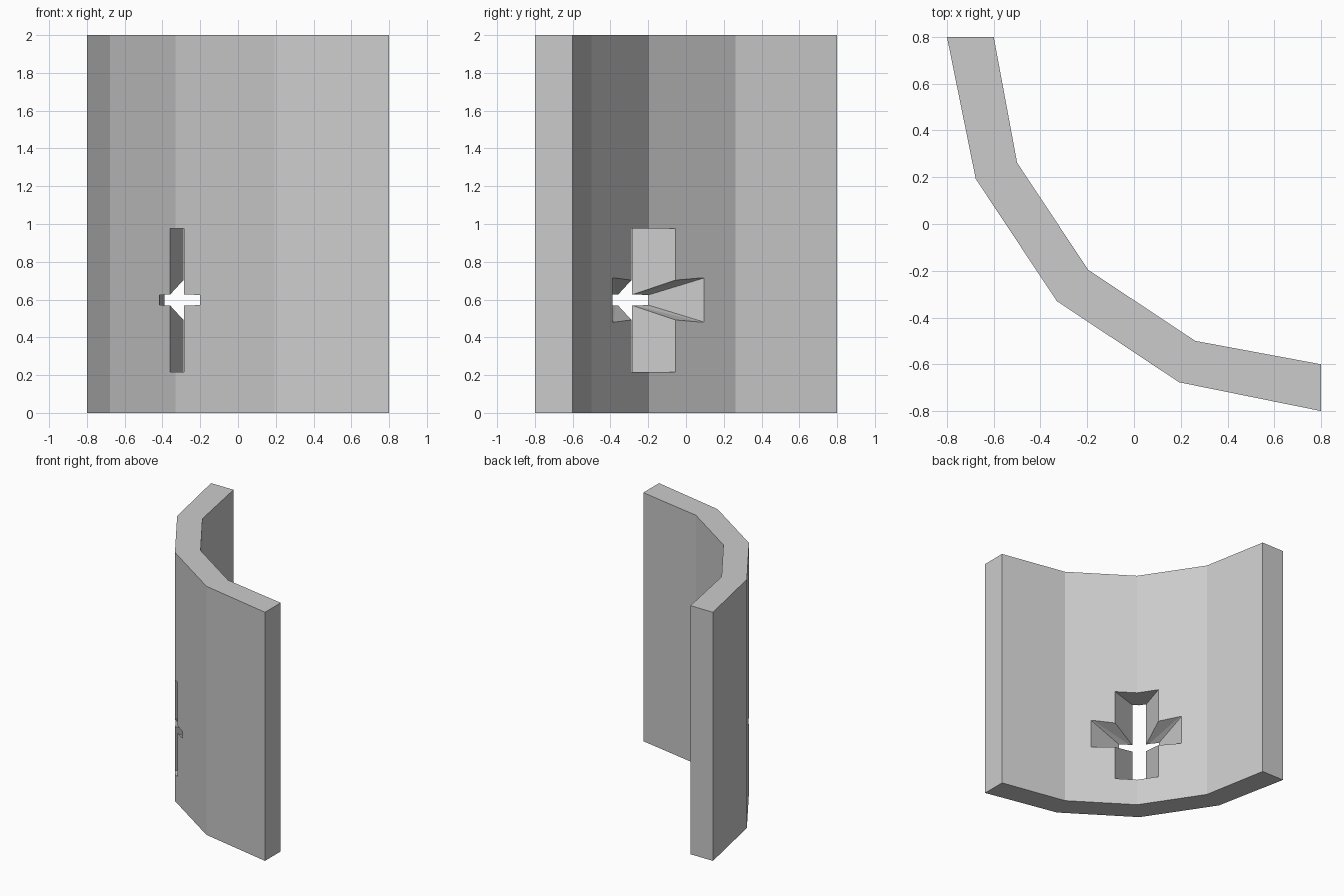
import bpy, bmesh
from mathutils import Vector

if "Cube" in bpy.data.objects:
    bpy.data.objects.remove(bpy.data.objects["Cube"])

# half plan of the wall: outer and inner corners from the +x end to the diagonal
OUTER = [(0.8, -0.8), (0.193, -0.677), (-0.33, -0.33)]
INNER = [(0.8, -0.6), (0.262, -0.5), (-0.196, -0.196)]
SLIT_Z = 0.5975
R = 2 ** -0.5


def new_object(name, bm):
    bmesh.ops.recalc_face_normals(bm, faces=bm.faces)
    mesh = bpy.data.meshes.new(name)
    bm.to_mesh(mesh)
    bm.free()
    ob = bpy.data.objects.new(name, mesh)
    bpy.context.collection.objects.link(ob)
    return ob


def mirrored(pts):
    # complete a half outline by mirroring across the line y = x
    return pts + [(y, x) for x, y in reversed(pts[:-1])]


def local(t, d, z):
    # t runs along the wall, d inward along the diagonal
    return Vector(((t + d) * R, (d - t) * R, z))


def splay_cutter(name, outside, inside):
    # convex block through the wall, extended past both faces
    bm = bmesh.new()
    for o, i in zip(outside, inside):
        o, i = local(*o), local(*i)
        bm.verts.new(o - (i - o) * 0.25)
        bm.verts.new(i + (i - o) * 0.25)
    bmesh.ops.convex_hull(bm, input=bm.verts)
    ob = new_object(name, bm)
    ob.hide_render = True
    return ob


def ends(t, d, h):
    return [(t, d, SLIT_Z - h), (t, d, SLIT_Z + h)]


# curved wall section
bm = bmesh.new()
outline = mirrored(OUTER) + mirrored(INNER)[::-1]
face = bm.faces.new([bm.verts.new((x, y, 0)) for x, y in outline])
ext = bmesh.ops.extrude_face_region(bm, geom=[face])
top = [g for g in ext["geom"] if isinstance(g, bmesh.types.BMVert)]
bmesh.ops.translate(bm, verts=top, vec=(0, 0, 2))
wall = new_object("curved_wall", bm)

# cross shaped arrow slit, splayed towards the inside
cutters = [splay_cutter("upright_slit_cutter",
                        ends(-0.053, -0.456, 0.38) + ends(0.053, -0.456, 0.38),
                        ends(-0.163, -0.247, 0.38) + ends(0.163, -0.247, 0.38))]
for name, s in (("left", -1), ("right", 1)):
    cutters.append(splay_cutter(
        name + "_arm_cutter",
        ends(s * 0.03, -0.461, 0.0265) + ends(s * 0.152, -0.435, 0.0265),
        ends(s * 0.10, -0.259, 0.10) + ends(s * 0.34, -0.212, 0.115)))

for c in cutters:
    m = wall.modifiers.new(c.name, "BOOLEAN")
    m.operation = "DIFFERENCE"
    m.solver = "EXACT"
    m.object = c
bpy.context.view_layer.objects.active = wall
wall.select_set(True)
for c in cutters:
    bpy.ops.object.modifier_apply(modifier=c.name)
for c in cutters:
    bpy.data.objects.remove(c)
